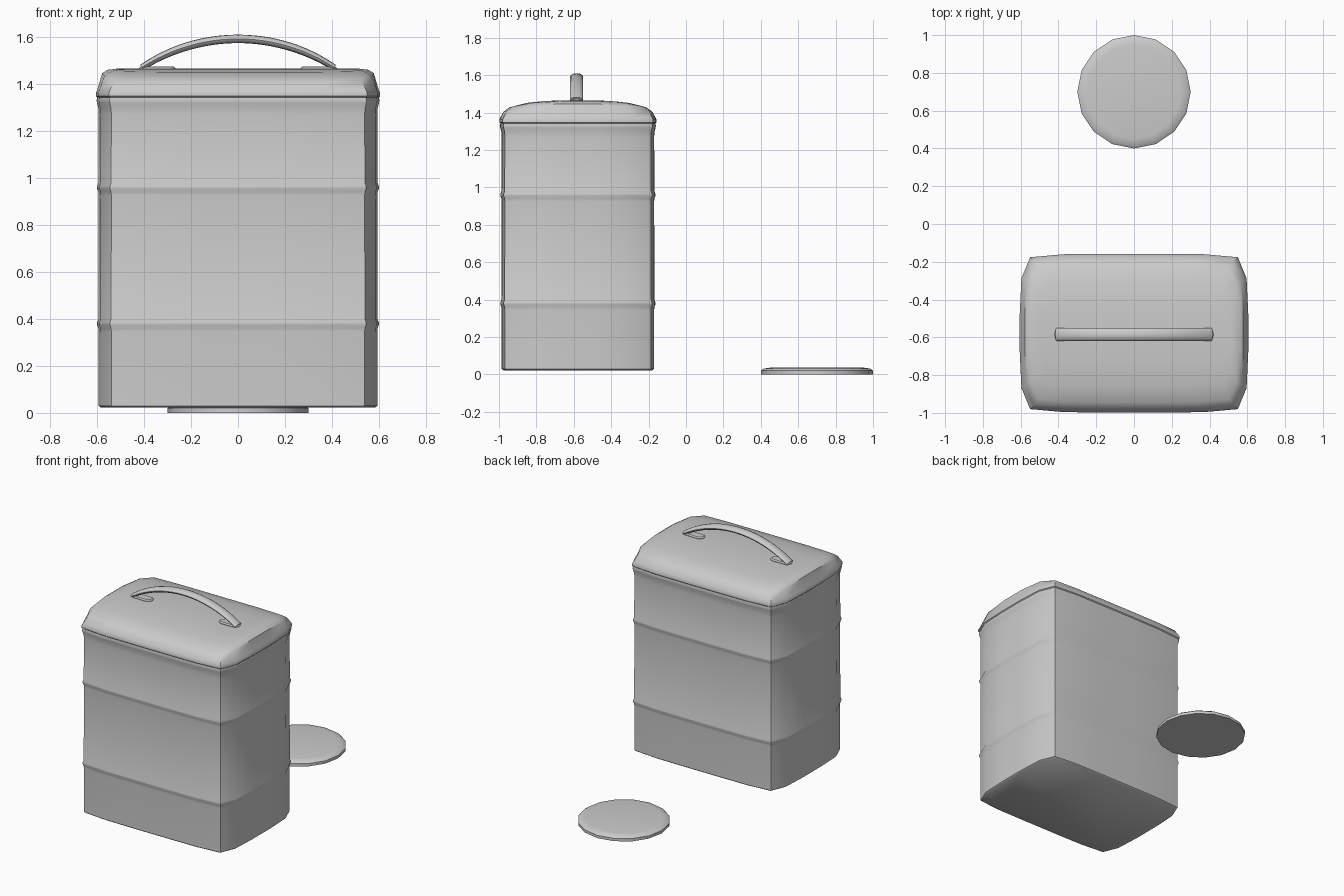
import bpy, bmesh, math

if "Cube" in bpy.data.objects:
    bpy.data.objects.remove(bpy.data.objects["Cube"])

CY = -0.578  # tin centre in y


def loft(name, rings, cap_start=True, cap_end=True, angle=40):
    """Skin a list of equal-length closed rings into one mesh object."""
    bm = bmesh.new()
    vs = [[bm.verts.new(p) for p in r] for r in rings]
    n = len(rings[0])
    for a, b in zip(vs, vs[1:]):
        for i in range(n):
            j = (i + 1) % n
            bm.faces.new((a[i], a[j], b[j], b[i]))
    if cap_start:
        bm.faces.new(vs[0][::-1])
    if cap_end:
        bm.faces.new(vs[-1])
    bmesh.ops.remove_doubles(bm, verts=bm.verts, dist=1e-5)
    bmesh.ops.recalc_face_normals(bm, faces=bm.faces)
    me = bpy.data.meshes.new(name)
    bm.to_mesh(me)
    bm.free()
    ob = bpy.data.objects.new(name, me)
    bpy.context.collection.objects.link(ob)
    bpy.ops.object.select_all(action='DESELECT')
    ob.select_set(True)
    bpy.context.view_layer.objects.active = ob
    bpy.ops.object.shade_smooth_by_angle(angle=math.radians(angle))
    return ob


# Bulged rectangle outline, one quadrant mirrored to four
quad = [(0.605, 0.1), (0.596, 0.29), (0.55, 0.402), (0.37, 0.418), (0.15, 0.42)]
outline = (quad + [(-x, y) for x, y in reversed(quad)]
           + [(-x, -y) for x, y in quad] + [(x, -y) for x, y in reversed(quad)])


def inset(d, z):
    """Outline pulled in by distance d at height z."""
    return [(x * (1 - d / 0.605), CY + y * (1 - d / 0.42), z) for x, y in outline]


# Tin body with two raised ribs and a flared neck
profile = [(0.022, 0.022), (0.012, 0.03), (0.012, 0.05), (0.012, 0.345)]
for zr, nxt in ((0.38, 0.925), (0.96, 1.27)):
    profile += [(0.011, zr - 0.02), (0.005, zr - 0.004), (0.005, zr + 0.004),
                (0.011, zr + 0.02), (0.012, nxt)]
profile += [(0.011, 1.295), (0.005, 1.318), (0.003, 1.33), (0.006, 1.343)]
loft("tin_body", [inset(d, z) for d, z in profile])


# Lid: rolled rim, bevelled ends and a top that curves across y
def dome(sx, sy, drop):
    return [(x * sx, CY + y * sy, 1.465 - 0.05 * abs(y * sy / 0.42) ** 3 - drop)
            for x, y in outline]


lid = [inset(0.008, 1.34), inset(0.0, 1.348), inset(0.0, 1.362), inset(0.006, 1.375)]
lid += [dome(0.955, 0.945, 0.018), dome(0.915, 0.87, 0.004), dome(0.86, 0.66, 0),
        dome(0.84, 0.33, 0), dome(0.83, 0.0, 0)]
loft("lid", lid, cap_end=False)

# Handle: flattened oval strap swept along an arch
HY = -0.585
half, rise = 0.41, 0.122
R = (half ** 2 + rise ** 2) / (2 * rise)
a0 = math.asin(half / R)
rings = []
for i in range(25):
    t = -1 + i / 12
    a = t * a0
    th = 0.018 - 0.005 * abs(t) ** 3
    ring = []
    for k in range(12):
        c = math.tau * k / 12
        r = R + th * math.sin(c)
        ring.append((r * math.sin(a), HY + 0.034 * math.cos(c),
                     1.592 - R + r * math.cos(a)))
    rings.append(ring)
loft("handle", rings)

# Handle feet: flat rounded tabs turned inward under the ends
for side, s in (("left", -1), ("right", 1)):
    def tab(k, z):
        pts = []
        for i in range(16):
            c = math.tau * i / 16
            cx = 0.387 if math.cos(c) > 1e-6 else 0.30
            pts.append((s * (cx + 0.034 * k * math.cos(c)),
                        HY + 0.034 * k * math.sin(c), z))
        return pts
    loft("handle_foot_" + side, [tab(1, 1.455), tab(1, 1.468), tab(0.75, 1.475)])


# Loose round cap lying behind the tin
def circle(r, z):
    return [(r * math.cos(math.tau * i / 16), 0.7 + r * math.sin(math.tau * i / 16), z)
            for i in range(16)]


loft("round_cap", [circle(0.3, 0), circle(0.3, 0.02), circle(0.285, 0.031),
                   circle(0.25, 0.036)])
